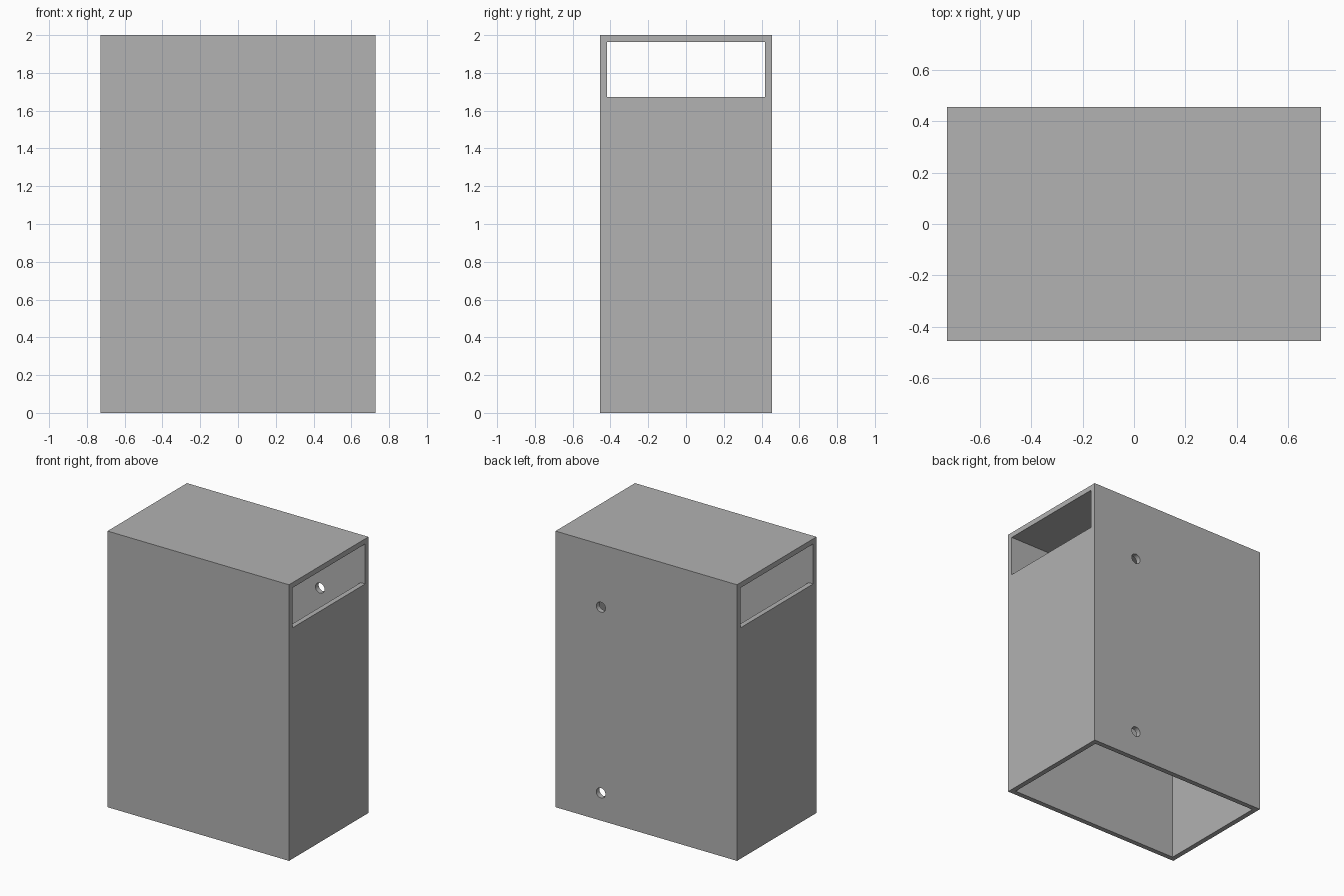
import bpy
from math import pi

default = bpy.data.objects.get("Cube")
if default:
    bpy.data.objects.remove(default, do_unlink=True)

WIDTH, DEPTH, HEIGHT = 1.4545, 0.909, 2.0
WALL = 0.0364
SLOT_BOTTOM = 1.673
GAP = 0.001          # keeps the slot just clear of the inner walls
HOLE_RADIUS = 0.0364
HOLE_X = 0.364
HOLE_HEIGHTS = (0.2, 1.546)

grey = bpy.data.materials.new("plain grey")
grey.use_nodes = True
colour = (0.445, 0.445, 0.445, 1)
grey.diffuse_color = colour
grey.node_tree.nodes["Principled BSDF"].inputs["Base Color"].default_value = colour


def box(name, size, bottom):
    """Box centred on x and y, with its underside at the given height."""
    bpy.ops.mesh.primitive_cube_add(size=1, location=(0, 0, bottom + size[2] / 2))
    obj = bpy.context.object
    obj.name = name
    obj.scale = size
    bpy.ops.object.transform_apply(location=True, rotation=True, scale=True)
    obj.data.materials.append(grey)
    return obj


def cut(target, cutter):
    """Subtract the cutter from the target, then remove it."""
    cutter.hide_render = True
    mod = target.modifiers.new(cutter.name, "BOOLEAN")
    mod.operation = "DIFFERENCE"
    mod.solver = "EXACT"
    mod.object = cutter
    bpy.context.view_layer.objects.active = target
    bpy.ops.object.modifier_apply(modifier=mod.name)
    bpy.data.objects.remove(cutter, do_unlink=True)


# Outer casing, closed at the top
casing = box("casing", (WIDTH, DEPTH, HEIGHT), 0)

# Hollow interior, open at the bottom
inner_depth = DEPTH - 2 * WALL
cut(casing, box("interior_cutter",
                (WIDTH - 2 * WALL, inner_depth, HEIGHT - WALL + 0.2), -0.2))

# Wide slot through both side walls, just under the top
cut(casing, box("slot_cutter",
                (WIDTH + 0.2, inner_depth - 2 * GAP,
                 HEIGHT - WALL - GAP - SLOT_BOTTOM), SLOT_BOTTOM))

# Two round mounting holes in the back wall
for z in HOLE_HEIGHTS:
    bpy.ops.mesh.primitive_cylinder_add(
        vertices=32, radius=HOLE_RADIUS, depth=0.2,
        location=(HOLE_X, DEPTH / 2, z), rotation=(pi / 2, 0, 0))
    hole = bpy.context.object
    hole.name = "hole_cutter"
    hole.data.materials.append(grey)
    cut(casing, hole)

bpy.ops.object.select_all(action="DESELECT")
casing.select_set(True)
bpy.context.view_layer.objects.active = casing
bpy.ops.object.shade_smooth_by_angle(angle=pi / 6)
